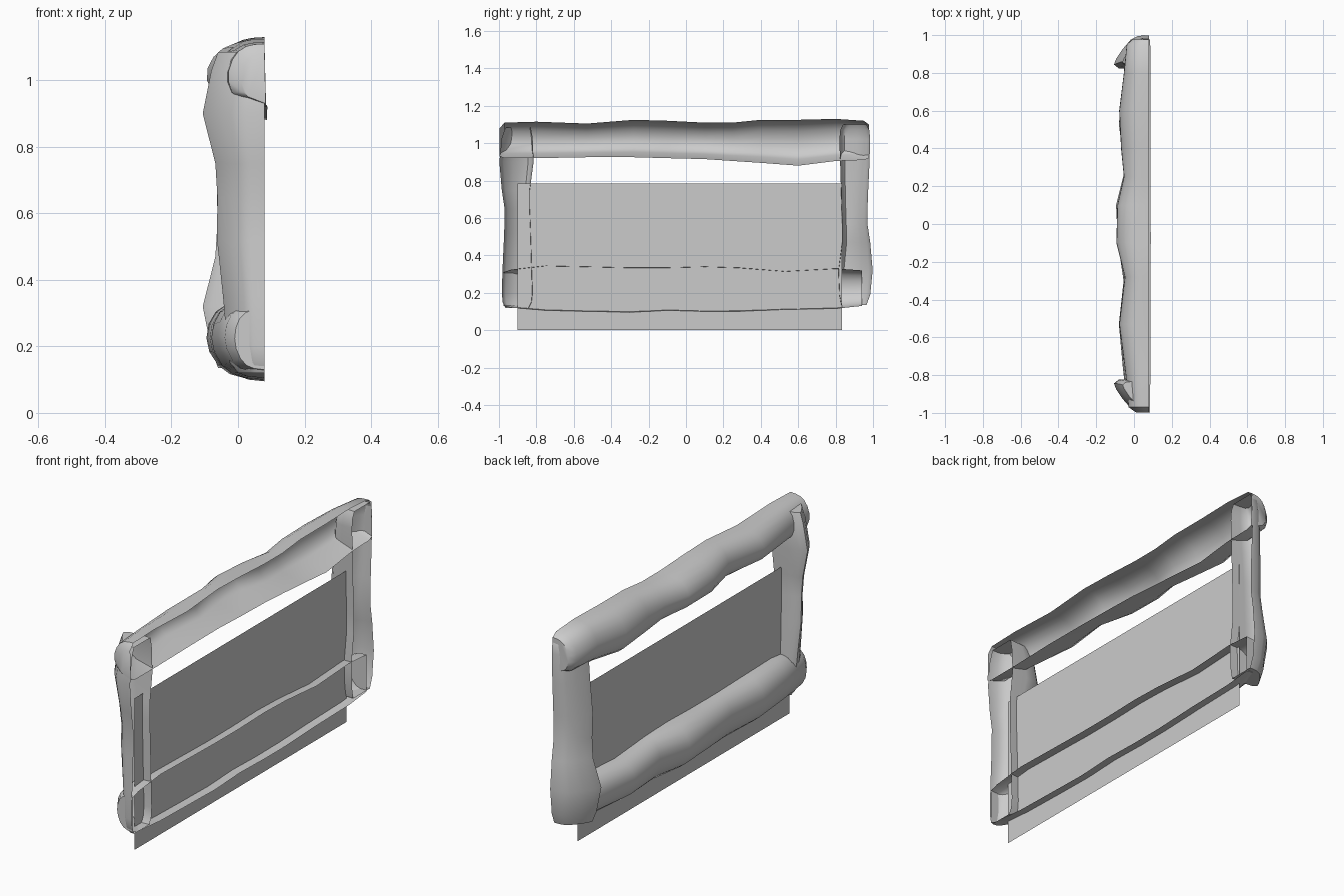
import bpy
import bmesh
from math import radians

cube = bpy.data.objects.get("Cube")
if cube:
    bpy.data.objects.remove(cube, do_unlink=True)

MID_Z = 0.61     # height of the frame centre
RIM_X = 0.08     # open side of the hollow logs

grey = bpy.data.materials.new("plain_grey")
grey.use_nodes = True
grey.diffuse_color = (0.6, 0.6, 0.6, 1)
grey.node_tree.nodes["Principled BSDF"].inputs["Base Color"].default_value = (0.6, 0.6, 0.6, 1)

# Open cross-sections as (share of width, share of depth)
TOP_SHAPE = [(0, -0.05), (0.14, 0.72), (0.23, 0.89), (0.4, 0.99), (0.58, 0.98),
             (0.75, 0.88), (0.88, 0.72), (0.96, 0.5), (0.99, 0.28), (1, 0)]
BOTTOM_SHAPE = [(0, 0), (0.02, 0.35), (0.07, 0.6), (0.18, 0.8), (0.35, 0.95), (0.52, 1),
                (0.7, 0.96), (0.85, 0.84), (0.95, 0.64), (0.99, 0.45), (1, 0)]
# The posts slope from the outer wall to a ridge near the inner wall
POST_SHAPE = [(0, 0), (0.01, 0.3), (0.12, 0.52), (0.4, 0.76), (0.68, 0.94),
              (0.84, 1), (0.95, 0.87), (0.98, 0.5), (1, 0)]


def add_object(name, bm):
    mesh = bpy.data.meshes.new(name)
    bm.to_mesh(mesh)
    bm.free()
    mesh.materials.append(grey)
    mesh.shade_smooth()
    mesh.set_sharp_from_angle(angle=radians(45))
    obj = bpy.data.objects.new(name, mesh)
    bpy.context.collection.objects.link(obj)


def half_log(name, shape, stations, upright=False, turned=False):
    """Hollow log, open towards +x. Station: along, low edge, high edge, outermost x."""
    bm = bmesh.new()
    rings = []
    for along, low, high, crest in stations:
        ring = []
        for width, depth in shape:
            across = low + (high - low) * width
            x = RIM_X + (crest - RIM_X) * depth
            y, z = (across, along) if upright else (along, across)
            if turned:
                y, z = -y, 2 * MID_Z - z
            ring.append(bm.verts.new((x, y, z)))
        rings.append(ring)
    for r, s in zip(rings, rings[1:]):
        for i in range(len(r) - 1):
            bm.faces.new((r[i], r[i + 1], s[i + 1], s[i]))
    bm.faces.new(rings[0])
    bm.faces.new(rings[-1])
    bmesh.ops.recalc_face_normals(bm, faces=bm.faces)
    # the crest strip must face -x, away from the hollow
    crest_face = min(bm.faces, key=lambda f: f.calc_center_median().x)
    if crest_face.normal.x > 0:
        bmesh.ops.reverse_faces(bm, faces=bm.faces)
    add_object(name, bm)


# Top log
top_log = [
    (-0.997, 0.93, 1.08, 0.01),
    (-0.97, 0.92, 1.11, -0.03),
    (-0.8, 0.92, 1.115, -0.045),
    (-0.53, 0.925, 1.105, -0.08),
    (-0.28, 0.925, 1.125, -0.05),
    (-0.1, 0.92, 1.12, -0.095),
    (0.1, 0.915, 1.11, -0.09),
    (0.25, 0.905, 1.11, -0.055),
    (0.4, 0.895, 1.125, -0.07),
    (0.6, 0.88, 1.125, -0.08),
    (0.8, 0.905, 1.13, -0.055),
    (0.95, 0.91, 1.12, -0.04),
    (0.978, 0.92, 1.1, -0.01),
]

# Bottom log
bottom_log = [
    (-0.975, 0.13, 0.31, -0.01),
    (-0.93, 0.12, 0.325, -0.04),
    (-0.75, 0.105, 0.345, -0.06),
    (-0.53, 0.1, 0.34, -0.08),
    (-0.3, 0.095, 0.335, -0.055),
    (-0.1, 0.105, 0.335, -0.085),
    (0.1, 0.1, 0.34, -0.095),
    (0.28, 0.1, 0.335, -0.05),
    (0.53, 0.11, 0.315, -0.08),
    (0.8, 0.115, 0.33, -0.05),
    (0.94, 0.13, 0.32, -0.02),
]

# Post with a knot near one end
post = [
    (0.12, -0.965, -0.84, 0.0),
    (0.15, -0.98, -0.825, -0.025),
    (0.2, -0.985, -0.82, -0.032),
    (0.35, -0.98, -0.825, -0.045),
    (0.52, -0.972, -0.83, -0.063),
    (0.65, -0.97, -0.835, -0.062),
    (0.75, -0.985, -0.835, -0.068),
    (0.9, -0.998, -0.815, -0.106),
    (1.03, -0.985, -0.82, -0.08),
    (1.085, -0.965, -0.83, -0.06),
]

half_log("top_log", TOP_SHAPE, top_log)
half_log("bottom_log", BOTTOM_SHAPE, bottom_log)
half_log("front_post", POST_SHAPE, post, upright=True)
half_log("back_post", POST_SHAPE, post, upright=True, turned=True)

# Flat panel inside the frame
bm = bmesh.new()
bm.faces.new([bm.verts.new((0.037, y, z))
              for y, z in ((-0.9, 0), (0.835, 0), (0.835, 0.785), (-0.9, 0.785))])
add_object("flat_panel", bm)
